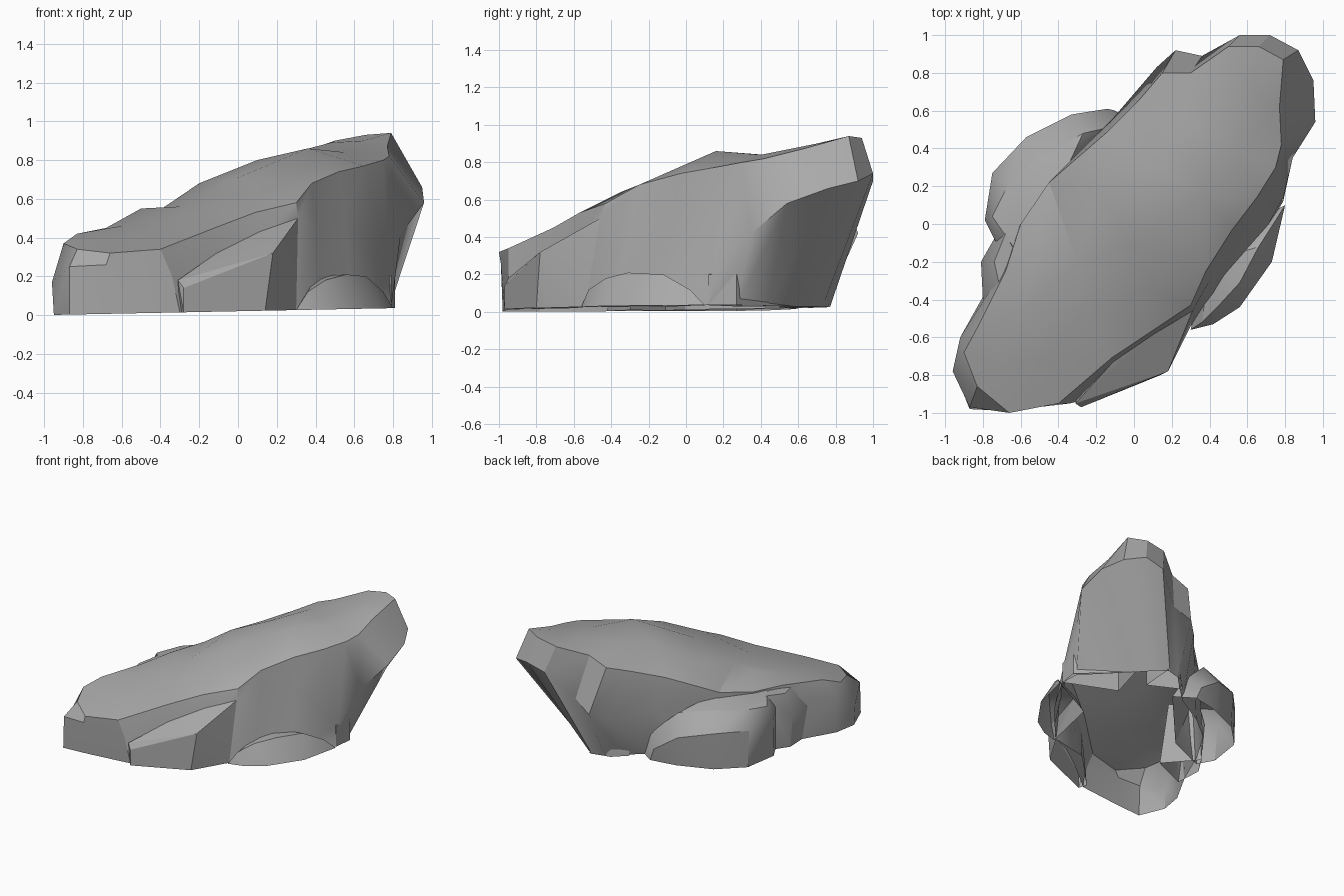
import bpy, bmesh, math
from mathutils import Vector
from mathutils.geometry import delaunay_2d_cdt

default_cube = bpy.data.objects.get("Cube")
if default_cube:
    bpy.data.objects.remove(default_cube, do_unlink=True)

# Plain stone colour
stone = bpy.data.materials.new("stone_grey")
stone.use_nodes = True
stone_colour = (0.4, 0.4, 0.4, 1)
stone.diffuse_color = stone_colour
shader = next(n for n in stone.node_tree.nodes if n.type == 'BSDF_PRINCIPLED')
shader.inputs["Base Color"].default_value = stone_colour
shader.inputs["Roughness"].default_value = 0.9


def ground(x, y):
    """The foot of the rock rises very slightly towards +x."""
    return Vector((x, y, max(0, 0.02 + 0.02 * x)))


def finish(name, bm, angle):
    """Turn a bmesh into a shaded stone object."""
    bmesh.ops.recalc_face_normals(bm, faces=bm.faces)
    mesh = bpy.data.meshes.new(name)
    bm.to_mesh(mesh)
    bm.free()
    mesh.materials.append(stone)
    obj = bpy.data.objects.new(name, mesh)
    bpy.context.collection.objects.link(obj)
    bpy.ops.object.select_all(action='DESELECT')
    obj.select_set(True)
    bpy.context.view_layer.objects.active = obj
    bpy.ops.object.shade_smooth_by_angle(angle=math.radians(angle))
    return obj


def lofted_slab(name, foot, waist, rim, crown):
    """Wall rings from foot to rim, closed by a triangulated crown."""
    bm = bmesh.new()
    rings = [[bm.verts.new(p) for p in ring] for ring in (foot, waist, rim)]
    count = len(rim)
    for low, high in zip(rings, rings[1:]):
        for i in range(count):
            j = (i + 1) % count
            bm.faces.new((low[i], low[j], high[j], high[i]))
    top = rings[-1] + [bm.verts.new(p) for p in crown]
    border = [(i, (i + 1) % count) for i in range(count)]
    flat = [v.co.to_2d() for v in top]
    result = delaunay_2d_cdt(flat, border, [], 1, 0.0001)
    origin = result[3]
    for tri in result[2]:
        bm.faces.new([top[origin[i][0]] for i in tri])
    return finish(name, bm, 32)


def boulder(name, foot, upper):
    """Faceted chunk: hull of a foot outline and upper corners, open below."""
    bm = bmesh.new()
    for p in [ground(*q) for q in foot] + upper:
        bm.verts.new(p)
    hull = bmesh.ops.convex_hull(bm, input=bm.verts)
    loose = {g for g in hull["geom_interior"] + hull["geom_unused"]
             if isinstance(g, bmesh.types.BMVert)}
    bmesh.ops.delete(bm, geom=list(loose), context='VERTS')
    bm.normal_update()
    under = [f for f in bm.faces if f.normal.z < -0.9]
    bmesh.ops.delete(bm, geom=under, context='FACES_ONLY')
    return finish(name, bm, 28)


# Main leaning slab: foot, widest line, top rim and crown points
slab_foot = [ground(x, y) for x, y in [
    (-.87, -.98), (-.65, -.97), (-.3, -.94), (-.05, -.74), (.15, -.6),
    (.3, -.54), (.43, -.4), (.6, -.2), (.79, .12), (.78, .27), (.62, .44),
    (.5, .57), (.42, .66), (.36, .73), (.3, .77), (.2, .74), (.1, .64),
    (-.05, .5), (-.3, .36), (-.5, .2), (-.65, -.05), (-.78, -.35),
    (-.92, -.6), (-.95, -.78)]]
slab_waist = [
    (-.87, -.97, .25), (-.68, -.99, .26), (-.34, -.95, .2), (-.1, -.73, .28),
    (.11, -.59, .38), (.31, -.46, .5), (.4, -.3, .45), (.55, -.06, .5),
    (.79, .14, .2), (.84, .35, .42), (.96, .54, .58), (.95, .76, .66),
    (.87, .92, .7), (.72, 1, .74), (.56, 1, .7), (.36, .89, .5),
    (.22, .92, .42), (.12, .83, .38), (-.12, .55, .4), (-.45, .22, .35),
    (-.63, -.05, .35), (-.73, -.3, .35), (-.92, -.6, .27), (-.96, -.78, .17)]
slab_rim = [
    (-.83, -.86, .34), (-.66, -1, .32), (-.4, -.95, .34), (-.12, -.71, .45),
    (.09, -.57, .53), (.3, -.43, .58), (.38, -.25, .68), (.52, -.03, .74),
    (.65, .14, .77), (.75, .3, .8), (.78, .42, .82), (.77, .62, .87),
    (.79, .87, .94), (.66, .94, .93), (.5, .94, .9), (.3, .8, .83),
    (.15, .8, .77), (.03, .66, .72), (-.15, .48, .65), (-.45, .22, .51),
    (-.6, 0, .47), (-.68, -.25, .45), (-.83, -.55, .42), (-.9, -.68, .37)]
slab_crown = [
    (-.7, -.75, .39), (-.45, -.7, .42), (-.6, -.45, .46), (-.5, -.15, .55),
    (-.25, -.45, .52), (-.3, -.2, .56), (-.2, .2, .68), (0, -.1, .71),
    (.1, -.35, .64), (.1, .3, .8), (.36, .16, .86), (.25, .55, .83),
    (.55, .4, .84), (.48, .7, .89), (.65, .7, .9)]
lofted_slab("leaning_slab", slab_foot, slab_waist, slab_rim, slab_crown)

# Narrow sloping ledge along the front
boulder("front_ledge",
        [(-.28, -.97), (.14, -.8), (.3, -.54), (0, -.6), (-.3, -.9)],
        [(-.28, -.97, .14), (-.31, -.95, .18), (.18, -.78, .32),
         (.31, -.46, .5), (.11, -.58, .43), (-.11, -.73, .32)])

# Large low boulder under the -x side
boulder("side_boulder",
        [(-.78, 0), (-.74, .27), (-.56, .45), (-.3, .56), (-.1, .6),
         (.05, .5), (-.4, 0), (-.71, -.13)],
        [(-.79, .02, .3), (-.75, .27, .3), (-.57, .46, .3), (-.33, .58, .25),
         (-.14, .61, .12), (-.72, -.12, .35), (-.75, .04, .41),
         (-.66, .22, .42), (-.5, .35, .43), (-.27, .48, .4), (-.05, .53, .2),
         (-.4, .2, .48), (-.6, 0, .46), (-.64, -.12, .45)])

# Small chunk between the boulder and the low end
boulder("small_chunk",
        [(-.79, -.2), (-.7, -.06), (-.78, -.42), (-.5, -.3)],
        [(-.81, -.2, .25), (-.73, -.06, .32), (-.8, -.4, .26),
         (-.74, -.2, .42), (-.68, -.05, .44), (-.7, -.38, .42), (-.5, -.2, .47)])

# Rounded foot on the +x side
boulder("rounded_foot",
        [(.3, -.56), (.42, -.53), (.56, -.44), (.73, -.2), (.8, .1), (.4, -.1)],
        [(.36, -.52, .12), (.45, -.43, .18), (.56, -.31, .21), (.66, -.12, .2),
         (.75, .02, .12), (.4, -.2, .2)])

# Square toe below the overhang
boulder("back_toe",
        [(.79, .12), (.81, .27), (.48, .59), (.4, .3)],
        [(.79, .12, .2), (.81, .27, .2), (.48, .59, .22), (.4, .3, .3)])

# Low chunk at the back, under the high end
boulder("back_chunk",
        [(.06, .63), (.16, .73), (.32, .77), (.3, .5)],
        [(.08, .62, .12), (.17, .72, .16), (.28, .76, .2), (.3, .5, .3)])
